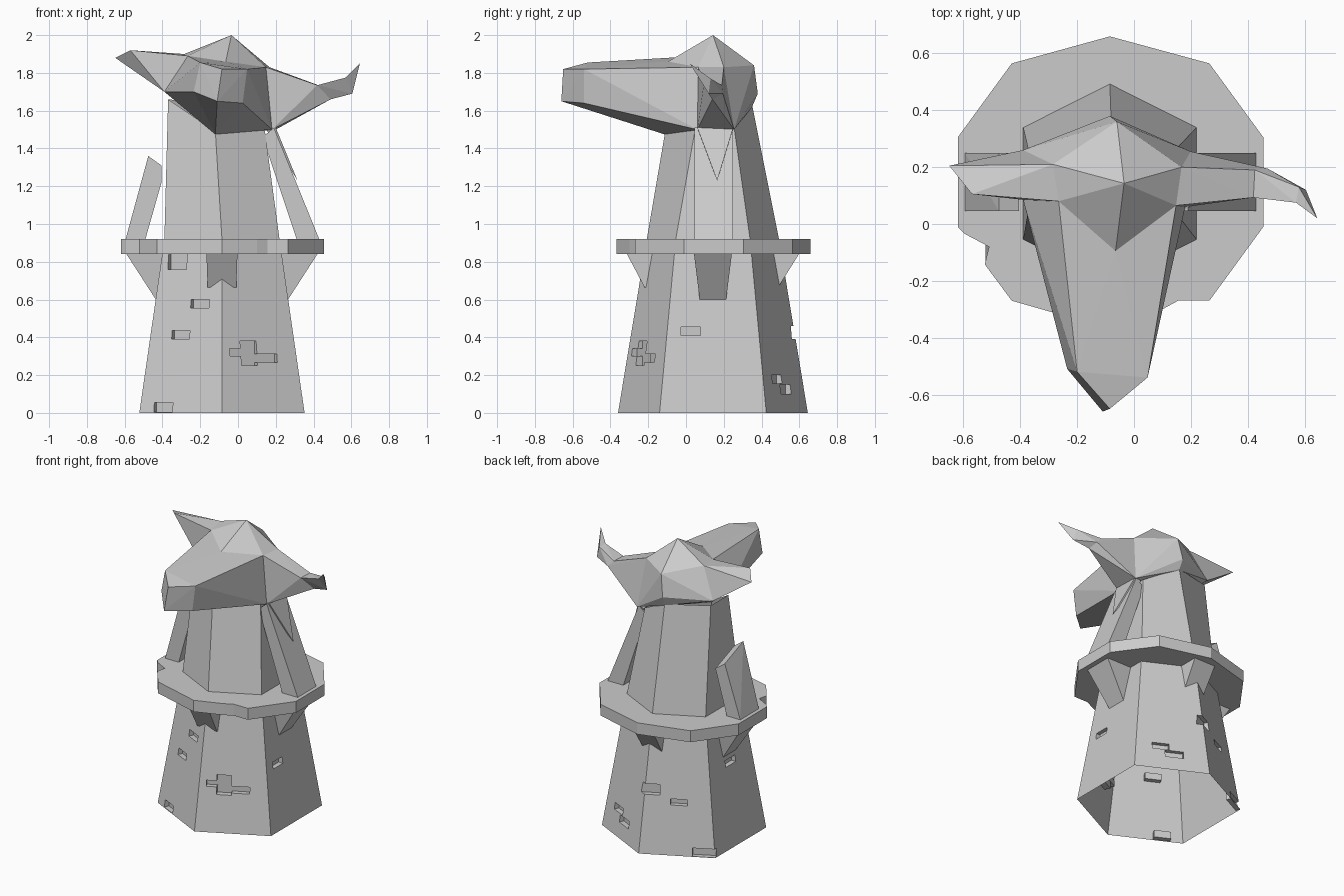
import bpy, bmesh, math
from mathutils import Vector, Matrix

if "Cube" in bpy.data.objects:
    bpy.data.objects.remove(bpy.data.objects["Cube"])

CX, CY = -0.085, 0.1425          # tower axis
HEX = [(-.4375, -.2825), (0, -.5025), (.4375, -.2825),
       (.4375, .2825), (0, .5025), (-.4375, .2825)]


def hex_at(z):
    s = 1 - .33 * z
    return [Vector((CX + x * s, CY + y * s, z)) for x, y in HEX]


def finish(name, bm):
    bmesh.ops.recalc_face_normals(bm, faces=bm.faces)
    me = bpy.data.meshes.new(name)
    bm.to_mesh(me)
    bm.free()
    ob = bpy.data.objects.new(name, me)
    bpy.context.collection.objects.link(ob)
    return ob


def loft(name, rings, caps):
    bm = bmesh.new()
    vs = [[bm.verts.new(p) for p in r] for r in rings]
    n = len(vs[0])
    for a, b in zip(vs, vs[1:]):
        for i in range(n):
            j = (i + 1) % n
            bm.faces.new((a[i], a[j], b[j], b[i]))
    if caps:
        bm.faces.new(vs[0])
        bm.faces.new(vs[-1])
    return finish(name, bm)


def hull(name, pts):
    bm = bmesh.new()
    for p in pts:
        bm.verts.new(p)
    r = bmesh.ops.convex_hull(bm, input=bm.verts)
    junk = [v for v in set(r['geom_interior'] + r['geom_unused'])
            if isinstance(v, bmesh.types.BMVert)]
    bmesh.ops.delete(bm, geom=junk, context='VERTS')
    bmesh.ops.dissolve_limit(bm, angle_limit=.02, verts=bm.verts, edges=bm.edges)
    return finish(name, bm)


# lower tower with missing bricks: (wall, position along wall, z, width, height)
tower = loft("lower_tower", [hex_at(0), hex_at(.92)], True)
BRICKS = [(0, .674, .578, .11, .045), (0, .423, .413, .105, .045),
          (0, .284, .03, .11, .05), (0, .27, .8, .11, .08),
          (1, .364, .315, .095, .13), (1, .23, .32, .11, .04),
          (1, .568, .288, .15, .045), (2, .257, .433, .105, .045),
          (3, .35, .178, .11, .045), (3, .54, .125, .12, .05),
          (4, .06, .425, .14, .07), (4, .52, .35, .11, .04),
          (4, .86, .03, .15, .055), (5, .5, .55, .11, .045)]
for wall, u, z, w, h in BRICKS:
    ring = hex_at(z)
    a, b = ring[wall], ring[(wall + 1) % 6]
    t = (b - a).normalized()
    m = Matrix.Translation(a.lerp(b, u)) @ Matrix.Rotation(math.atan2(t.y, t.x), 4, 'Z')
    bm = bmesh.new()
    bmesh.ops.create_cube(bm, size=1, matrix=m @ Matrix.Diagonal((w, .06, h, 1)))
    cutter = finish("brick_cutter", bm)
    cutter.hide_render = True
    mod = tower.modifiers.new("brick", 'BOOLEAN')
    mod.operation, mod.solver, mod.object = 'DIFFERENCE', 'EXACT', cutter
dg = bpy.context.evaluated_depsgraph_get()
cut = bpy.data.meshes.new_from_object(tower.evaluated_get(dg))
tower.modifiers.clear()
tower.data = cut
for ob in [o for o in bpy.data.objects if o.name.startswith("brick_cutter")]:
    bpy.data.objects.remove(ob)
# open the bottom and top of the shell
bm = bmesh.new()
bm.from_mesh(cut)
ends = [f for f in bm.faces if all(v.co.z < .001 for v in f.verts)
        or all(v.co.z > .919 for v in f.verts)]
bmesh.ops.delete(bm, geom=ends, context='FACES')
bm.to_mesh(cut)
bm.free()

# upper tower, leaning into the neck of the head
neck = [(-.37, .06, 1.66), (-.12, -.11, 1.49), (.14, .05, 1.51),
        (.14, .255, 1.51), (-.08, .35, 1.63), (-.37, .255, 1.66)]
loft("upper_tower", [hex_at(.92), neck], False)

# balcony with chipped rim
rim = [(-.085, .66), (-.43, .565), (-.62, .305), (-.62, -.01), (-.595, -.035),
       (-.51, -.08), (-.525, -.142), (-.43, -.27), (-.085, -.368), (.1, -.3),
       (.155, -.27), (.265, -.27), (.455, -.01), (.455, .305), (.265, .565)]
loft("balcony", [[(x, y, z) for x, y in rim] for z in (.84, .92)], True)

# corbels under the balcony: (angle, top reach, bottom reach, bottom z, half widths)
for i, (out, low, zb, wt, wb) in enumerate([
        (.505, .35, .6, .1, .07), (.455, .352, .675, .082, .076),
        (.505, .35, .6, .1, .07), (.455, .362, .665, .082, .076)]):
    rot = Matrix.Translation((CX, CY, 0)) @ Matrix.Rotation(i * math.pi / 2, 4, 'Z')
    pts = [(out, wt, .84), (.25, wt, .84), (low, wb, zb), (.25, wb, zb)]
    hull("corbel", [rot @ Vector((x, s * y, z)) for x, y, z in pts for s in (1, -1)])

# whole right buttress and broken left buttress
hull("right_buttress", [(x, y, z) for y in (.045, .25) for x, z in
                        [(.43, .92), (.31, .92), (.19, 1.51), (.13, 1.46)]])
hull("left_buttress_stump", [(x, y, z) for y, d in ((.045, 0), (.25, .08)) for x, z in
                             [(-.595, .92), (-.49, .92), (-.475, 1.36 - d),
                              (-.405, 1.31 - d), (-.405, 1.22)]])

# head: shared corner points
peak, front = (-.035, .143, 2), (-.065, -.095, 1.86)
rf, rb, lf, lb = (.148, .065, 1.83), (.167, .2, 1.83), (-.265, .08, 1.89), (-.285, .21, 1.9)
rf0, rb0, lf0, lb0 = (.18, .06, 1.5), (.2, .255, 1.5), (-.39, .085, 1.7), (-.39, .26, 1.7)
throat = (-.12, -.115, 1.475)
hull("cranium", [peak, front, rf, rb, lf, lb, rf0, rb0, lf0, lb0, throat,
                 (-.06, .36, 1.84), (-.085, .38, 1.69), (-.08, .35, 1.62)])
hull("beak", [front, rf, lf, rf0, lf0, throat,
              (-.085, -.65, 1.82), (-.11, -.66, 1.65), (.048, -.54, 1.82),
              (.025, -.54, 1.64), (-.2, -.52, 1.855), (-.235, -.51, 1.7),
              (-.18, -.3, 1.86)])

# left horn, blunt
hull("left_horn", [lf, lb, lf0, lb0, (-.57, .105, 1.92), (-.65, .205, 1.88),
                   (-.5, .2, 1.86)])

# right horn, curling up to a point
elbow = [(.425, .19, 1.735), (.42, .093, 1.735), (.49, .14, 1.66), (.47, .195, 1.69)]
wrist = [(.57, .075, 1.775), (.58, .13, 1.77), (.605, .12, 1.69)]
hull("right_horn_root", [rf, rb, rf0, rb0] + elbow)
hull("right_horn_middle", elbow + wrist)
hull("right_horn_tip", wrist + [(.645, .02, 1.85)])

# tuft hanging under the right horn
hull("cheek_tuft", [(.15, .06, 1.5), (.2, .06, 1.51), (.2, .25, 1.51),
                    (.15, .25, 1.5), (.315, .165, 1.23)])
